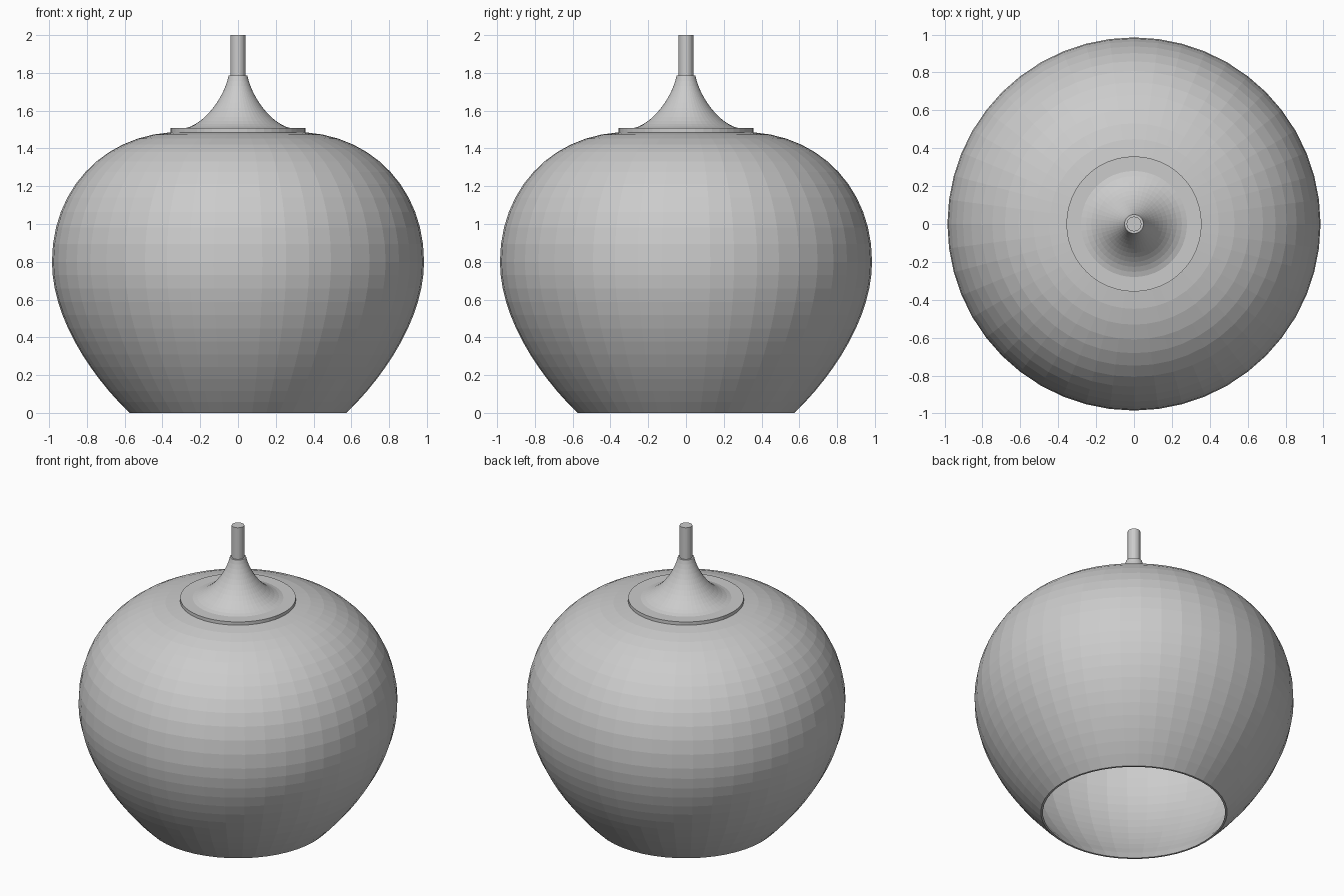
import bpy
import bmesh
import math
from mathutils import Vector
from mathutils.geometry import interpolate_bezier

if "Cube" in bpy.data.objects:
    bpy.data.objects.remove(bpy.data.objects["Cube"])

SEGMENTS = 48
WALL = 0.018

grey = bpy.data.materials.new("light grey")
grey.diffuse_color = (0.6, 0.6, 0.6, 1)
grey.use_nodes = True
grey.node_tree.nodes["Principled BSDF"].inputs["Base Color"].default_value = grey.diffuse_color


def curve(points, steps):
    """Sample a cubic curve given as four (radius, height) points."""
    return interpolate_bezier(*[Vector((r, z, 0)) for r, z in points], steps)


def lathe(name, profile, closed=False, segments=SEGMENTS):
    """Turn a (radius, height) profile around the z axis."""
    bm = bmesh.new()
    verts = [bm.verts.new((p[0], 0, p[1])) for p in profile]
    for a, b in zip(verts, verts[1:] + verts[:1] if closed else verts[1:]):
        bm.edges.new((a, b))
    bmesh.ops.spin(bm, geom=bm.verts[:] + bm.edges[:], cent=(0, 0, 0),
                   axis=(0, 0, 1), angle=math.tau, steps=segments,
                   use_duplicate=False)
    bmesh.ops.remove_doubles(bm, verts=bm.verts[:], dist=1e-4)
    bmesh.ops.recalc_face_normals(bm, faces=bm.faces[:])
    mesh = bpy.data.meshes.new(name)
    bm.to_mesh(mesh)
    bm.free()
    mesh.materials.append(grey)
    obj = bpy.data.objects.new(name, mesh)
    bpy.context.collection.objects.link(obj)
    return obj


# Hollow shade, open at the bottom and closed under the cap
lower = curve([(0.575, 0), (0.80, 0.22), (0.985, 0.52), (0.985, 0.8)], 13)
upper = curve([(0.985, 0.8), (0.985, 1.18), (0.72, 1.46), (0.36, 1.485)], 13)
outer = lower + upper[1:]
inner = []
for i, p in enumerate(outer):
    t = (outer[min(i + 1, len(outer) - 1)] - outer[max(i - 1, 0)]).normalized()
    inner.append(p + Vector((-t.y, t.x, 0)) * WALL)
inner[0].y = 0
shade_profile = ([(0, 1.485 - WALL)] + [(p.x, p.y) for p in reversed(inner)]
                 + [(p.x, p.y) for p in outer] + [(0, 1.485)])
lathe("shade", shade_profile)

# Flat disc on top of the shade
lathe("cap_disc", [(0, 1.48), (0.357, 1.48), (0.357, 1.507), (0, 1.507)])

# Flared neck rising from the disc
flare = curve([(0.28, 1.507), (0.17, 1.53), (0.07, 1.68), (0.05, 1.785)], 13)
lathe("neck", [(0, 1.507)] + [(p.x, p.y) for p in flare] + [(0, 1.785)])

# Hanging rod
lathe("rod", [(0, 1.78), (0.039, 1.78), (0.039, 2.0), (0, 2.0)], segments=24)
